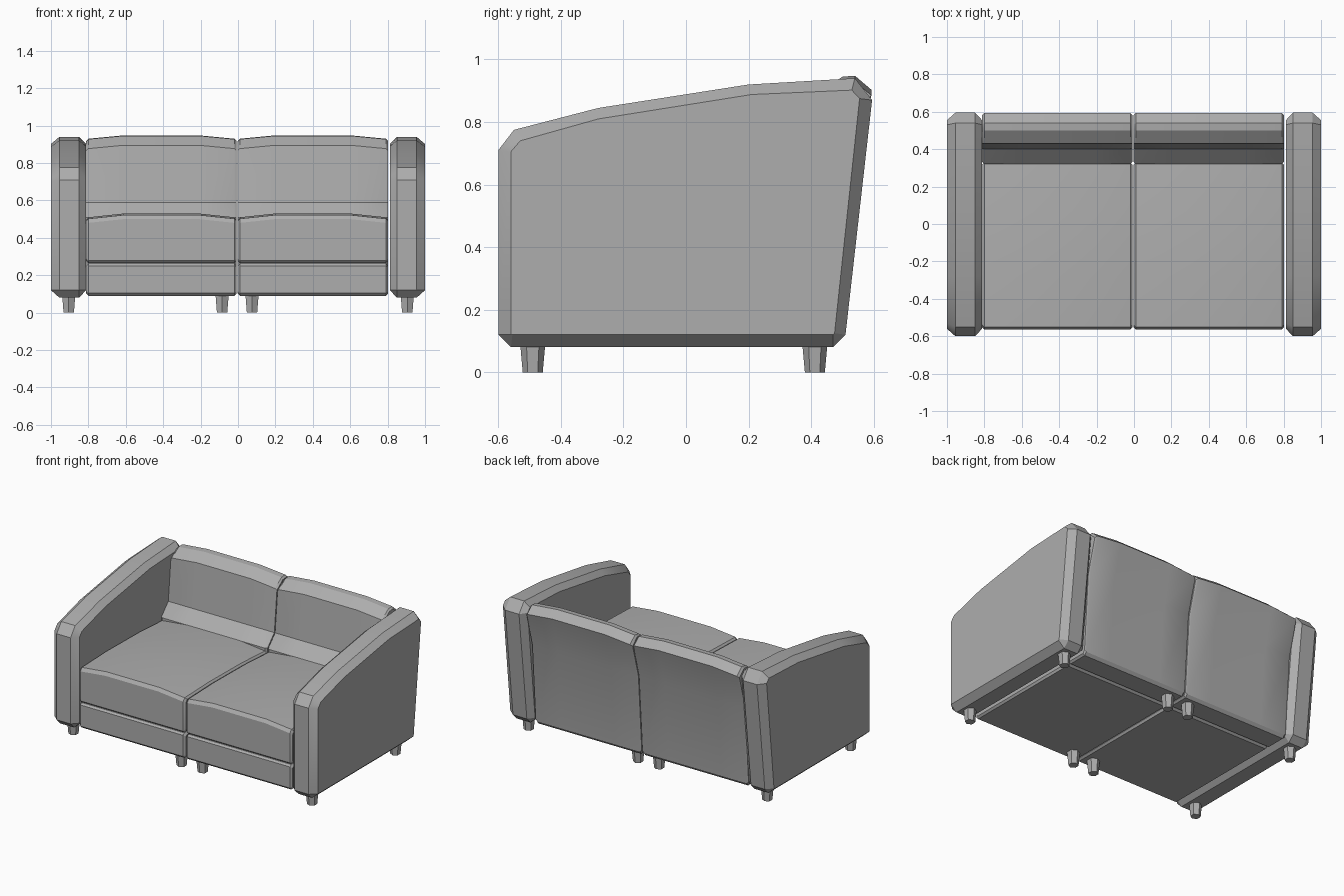
import bpy
import bmesh
import math

cube = bpy.data.objects.get("Cube")
if cube:
    bpy.data.objects.remove(cube, do_unlink=True)

grey = bpy.data.materials.new("grey upholstery")
grey.use_nodes = True
grey.diffuse_color = (0.42, 0.42, 0.42, 1)
bsdf = next(n for n in grey.node_tree.nodes if n.type == 'BSDF_PRINCIPLED')
bsdf.inputs["Base Color"].default_value = grey.diffuse_color


def finish(bm, name, angle=30):
    bmesh.ops.recalc_face_normals(bm, faces=bm.faces)
    mesh = bpy.data.meshes.new(name)
    bm.to_mesh(mesh)
    bm.free()
    mesh.materials.append(grey)
    obj = bpy.data.objects.new(name, mesh)
    bpy.context.collection.objects.link(obj)
    bpy.ops.object.select_all(action='DESELECT')
    obj.select_set(True)
    bpy.context.view_layer.objects.active = obj
    bpy.ops.object.shade_smooth_by_angle(angle=math.radians(angle))
    return obj


def loft(name, sections):
    """Skin a list of (x, [(y, z), ...]) sections and cap both ends."""
    bm = bmesh.new()
    rings = [[bm.verts.new((x, y, z)) for y, z in pts] for x, pts in sections]
    n = len(rings[0])
    for a, b in zip(rings, rings[1:]):
        for i in range(n):
            j = (i + 1) % n
            bm.faces.new((a[i], a[j], b[j], b[i]))
    bm.faces.new(rings[0])
    bm.faces.new(rings[-1])
    return finish(bm, name)


def shrink(pts, d):
    """Pull a profile inward by d on each axis."""
    ranges = [(min(c), max(c)) for c in zip(*pts)]
    return [tuple((lo + hi) / 2 + (v - (lo + hi) / 2) * (1 - 2 * d / (hi - lo))
                  for v, (lo, hi) in zip(p, ranges)) for p in pts]


def cushion(name, cx, profile, rise=0, above=0, edge=0.012):
    """Pad with chamfered ends whose top swells toward the middle."""
    half = 0.402
    swollen = [(y, z + (rise if z > above else 0)) for y, z in profile]
    ends = shrink(profile, edge)
    return loft(name, [(cx - half, ends), (cx - half + edge, profile),
                       (cx - half / 2, swollen), (cx + half / 2, swollen),
                       (cx + half - edge, profile), (cx + half, ends)])


# Arms: sloping side profile with a chamfer around both faces
arm_rim = [(-0.6, 0.12), (-0.6, 0.71), (-0.55, 0.775), (-0.28, 0.845), (0.2, 0.92),
           (0.54, 0.94), (0.595, 0.87), (0.51, 0.12), (0.47, 0.08), (-0.56, 0.08)]
arm_face = [(-0.56, 0.12), (-0.56, 0.705), (-0.53, 0.74), (-0.28, 0.81), (0.21, 0.888),
            (0.53, 0.902), (0.555, 0.875), (0.475, 0.125), (0.47, 0.12), (-0.555, 0.12)]
for side, label in ((1, "left"), (-1, "right")):
    loft(label + "_arm", [(side * 0.812, arm_face), (side * 0.85, arm_rim),
                          (side * 0.955, arm_rim), (side * 1.0, arm_face)])

# Seat modules: plinth, seat cushion and backrest
base = [(-0.55, 0.09), (-0.565, 0.105), (-0.565, 0.25), (-0.553, 0.262),
        (0.31, 0.262), (0.32, 0.25), (0.32, 0.105), (0.305, 0.09)]
seat = [(-0.553, 0.266), (-0.565, 0.278), (-0.565, 0.48), (-0.55, 0.502), (-0.28, 0.51),
        (0.07, 0.505), (0.33, 0.49), (0.33, 0.266)]
back = [(0.335, 0.09), (0.32, 0.105), (0.32, 0.51), (0.4, 0.59), (0.43, 0.877),
        (0.5, 0.927), (0.54, 0.93), (0.593, 0.885), (0.525, 0.65), (0.485, 0.11), (0.47, 0.09)]
for cx, label in ((0.4, "left"), (-0.41, "right")):
    cushion(label + "_base", cx, base)
    cushion(label + "_seat_cushion", cx, seat, 0.02, 0.4)
    cushion(label + "_backrest", cx, back, 0.018, 0.8)

# Legs: tapered six-sided feet
for x in (-0.905, -0.085, 0.075, 0.905):
    for y, row in ((-0.49, "front"), (0.412, "rear")):
        bm = bmesh.new()
        bmesh.ops.create_cone(bm, cap_ends=True, segments=6, radius1=0.032,
                              radius2=0.041, depth=0.1)
        bmesh.ops.translate(bm, verts=bm.verts, vec=(x, y, 0.05))
        finish(bm, row + "_leg")
